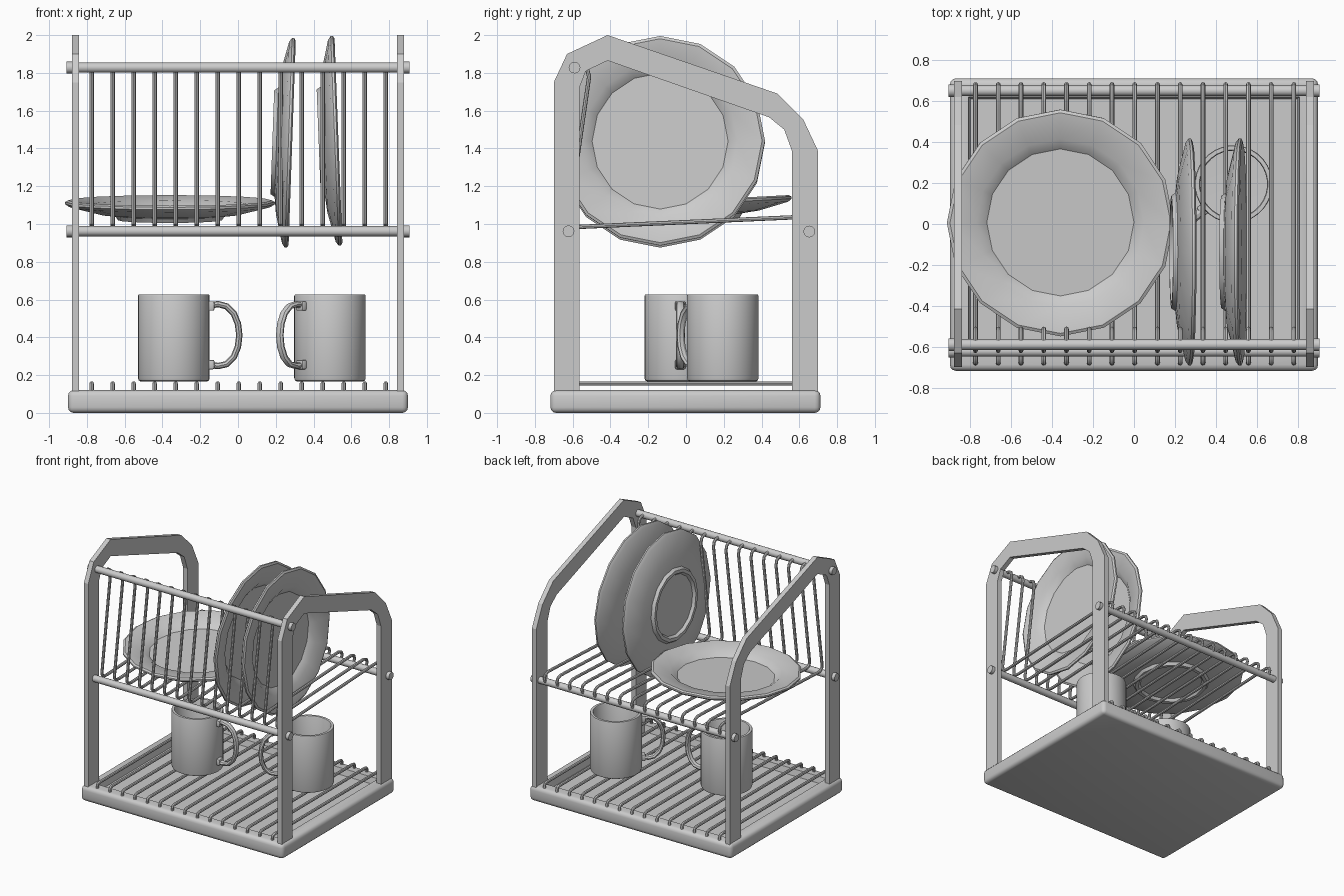
import bpy, bmesh, math
from mathutils import Matrix, Vector

if "Cube" in bpy.data.objects:
    bpy.data.objects.remove(bpy.data.objects["Cube"])

grey = bpy.data.materials.new("light grey")
grey.diffuse_color = (0.6, 0.6, 0.6, 1)
grey.use_nodes = True
grey.node_tree.nodes["Principled BSDF"].inputs["Base Color"].default_value = grey.diffuse_color


def activate(ob):
    bpy.ops.object.select_all(action='DESELECT')
    ob.select_set(True)
    bpy.context.view_layer.objects.active = ob


def finish(name, bm, angle=35):
    bmesh.ops.recalc_face_normals(bm, faces=bm.faces)
    me = bpy.data.meshes.new(name)
    bm.to_mesh(me)
    bm.free()
    me.materials.append(grey)
    ob = bpy.data.objects.new(name, me)
    bpy.context.collection.objects.link(ob)
    activate(ob)
    bpy.ops.object.shade_smooth_by_angle(angle=math.radians(angle))
    return ob


def tubes(name, paths, radius, res=2):
    """Round bars along one or more point paths."""
    cu = bpy.data.curves.new(name, 'CURVE')
    cu.dimensions = '3D'
    cu.bevel_depth = radius
    cu.bevel_resolution = res
    cu.use_fill_caps = True
    for path in paths:
        sp = cu.splines.new('POLY')
        sp.points.add(len(path) - 1)
        for p, co in zip(sp.points, path):
            p.co = (*co, 1)
    cu.materials.append(grey)
    ob = bpy.data.objects.new(name, cu)
    bpy.context.collection.objects.link(ob)
    activate(ob)
    bpy.ops.object.convert(target='MESH')
    ob = bpy.context.object
    bpy.ops.object.shade_smooth_by_angle(angle=math.radians(40))
    return ob


def lathe(name, profile, sides, matrix):
    """Spin an (r, z) profile that starts and ends on the axis."""
    bm = bmesh.new()
    vs = [bm.verts.new((r, 0, z)) for r, z in profile]
    es = [bm.edges.new(e) for e in zip(vs, vs[1:])]
    bmesh.ops.spin(bm, geom=vs + es, cent=(0, 0, 0), axis=(0, 0, 1),
                   angle=2 * math.pi, steps=sides)
    bmesh.ops.remove_doubles(bm, verts=bm.verts, dist=0.0005)
    ob = finish(name, bm)
    ob.matrix_world = matrix
    return ob


# Drip tray: rounded slab with a sunken top
bm = bmesh.new()
bmesh.ops.create_cube(bm, size=1, matrix=Matrix.Translation((0, -0.003, 0.06))
                      @ Matrix.Diagonal((1.8, 1.43, 0.12, 1)))
bmesh.ops.bevel(bm, geom=bm.edges[:], offset=0.03, segments=3, profile=0.5,
                affect='EDGES')
bm.normal_update()
top = max((f for f in bm.faces if f.normal.z > 0.99), key=lambda f: f.calc_area())
bmesh.ops.inset_region(bm, faces=[top], thickness=0.085)
bmesh.ops.inset_region(bm, faces=[top], thickness=0.015)
bmesh.ops.translate(bm, verts=top.verts[:], vec=(0, 0, -0.05))
finish("drip_tray", bm)

# Side frames: arched flat bars
outline = [(-0.70, 0.11), (-0.70, 1.75), (-0.63, 1.90), (-0.415, 2.0),
           (0.485, 1.69), (0.62, 1.555), (0.70, 1.385), (0.70, 0.11),
           (0.56, 0.11), (0.56, 1.39), (0.52, 1.50), (0.44, 1.565),
           (-0.415, 1.865), (-0.53, 1.81), (-0.565, 1.72), (-0.565, 0.11)]
for side, x0 in (("left", -0.88), ("right", 0.842)):
    bm = bmesh.new()
    face = bm.faces.new([bm.verts.new((x0, y, z)) for y, z in outline])
    ext = bmesh.ops.extrude_face_region(bm, geom=[face])
    bmesh.ops.translate(bm, vec=(0.038, 0, 0),
                        verts=[v for v in ext["geom"] if isinstance(v, bmesh.types.BMVert)])
    finish(side + "_frame", bm, 15)

# Cross rails with end caps
for name, y, z in (("top_front_rail", -0.59, 1.828),
                   ("lower_front_rail", -0.622, 0.962),
                   ("back_rail", 0.652, 0.96)):
    tubes(name, [[(-0.89, y, z), (0.89, y, z)]], 0.027, 4)
    tubes(name + "_caps", [[(s * 0.88, y, z), (s * 0.90, y, z), (s * 0.907, y, z)]
                           for s in (-1, 1)], 0.031, 4)

# Wire bars of the upper rack and of the tray
xs = [-0.775 + 0.1112 * i for i in range(15)]
rack = [(-0.59, 1.835), (-0.545, 1.83), (-0.522, 1.815), (-0.513, 1.78),
        (-0.62, 1.04), (-0.618, 1.005), (-0.595, 0.987), (-0.56, 0.985),
        (0.56, 1.035), (0.64, 1.037), (0.672, 1.025), (0.682, 1.0), (0.67, 0.965)]
tubes("rack_wires", [[(x, y, z) for y, z in rack] for x in xs], 0.0115)
low = [(-0.68, 0.10), (-0.68, 0.14), (-0.672, 0.152), (-0.655, 0.156)]
low += [(-y, z) for y, z in reversed(low)]
tubes("tray_wires", [[(x, y, z) for y, z in low] for x in xs], 0.0115)

# Plates: one flat, two standing
plate = [(0, 0.02), (0.235, 0.02), (0.25, 0), (0.275, 0), (0.29, 0.022),
         (0.38, 0.032), (0.535, 0.07), (0.555, 0.085), (0.555, 0.097),
         (0.54, 0.105), (0.41, 0.085), (0.36, 0.045), (0, 0.045)]
T, R = Matrix.Translation, Matrix.Rotation
rad = math.radians
lathe("flat_plate", plate, 16, T((-0.36, 0.01, 1.02)) @ R(rad(3), 4, 'X'))
lathe("standing_plate_left", plate, 16,
      T((0.182, -0.137, 1.433)) @ R(rad(92), 4, 'Y'))
lathe("standing_plate_right", plate, 16,
      T((0.427, -0.137, 1.437)) @ R(rad(87.8), 4, 'Y') )

# Mugs with looped handles
mug = [(0, 0), (0.175, 0), (0.186, 0.006), (0.19, 0.018), (0.19, 0.452),
       (0.187, 0.46), (0.168, 0.46), (0.164, 0.452), (0.164, 0.03), (0, 0.025)]
handle = [(0.175, 0.40), (0.235, 0.41), (0.28, 0.398), (0.318, 0.36),
          (0.34, 0.305), (0.347, 0.245), (0.34, 0.185), (0.318, 0.13),
          (0.28, 0.092), (0.235, 0.082), (0.175, 0.09)]
for name, x, y, turn in (("left_mug", -0.34, -0.03, 0), ("right_mug", 0.487, 0.195, 220)):
    m = T((x, y, 0.166)) @ R(rad(turn), 4, 'Z')
    lathe(name, mug, 32, m)
    loop = tubes(name + "_handle", [[(r, 0, z) for r, z in handle]], 0.017)
    loop.matrix_world = m @ Matrix.Diagonal((1, 1.4, 1, 1))
    # Pads where the handle meets the wall
    bm = bmesh.new()
    for z in (0.40, 0.09):
        bmesh.ops.create_cube(bm, size=1, matrix=T((0.197, 0, z))
                              @ Matrix.Diagonal((0.036, 0.056, 0.05, 1)))
    bmesh.ops.bevel(bm, geom=bm.edges[:], offset=0.008, segments=2, profile=0.5,
                    affect='EDGES')
    finish(name + "_handle_pads", bm).matrix_world = m
